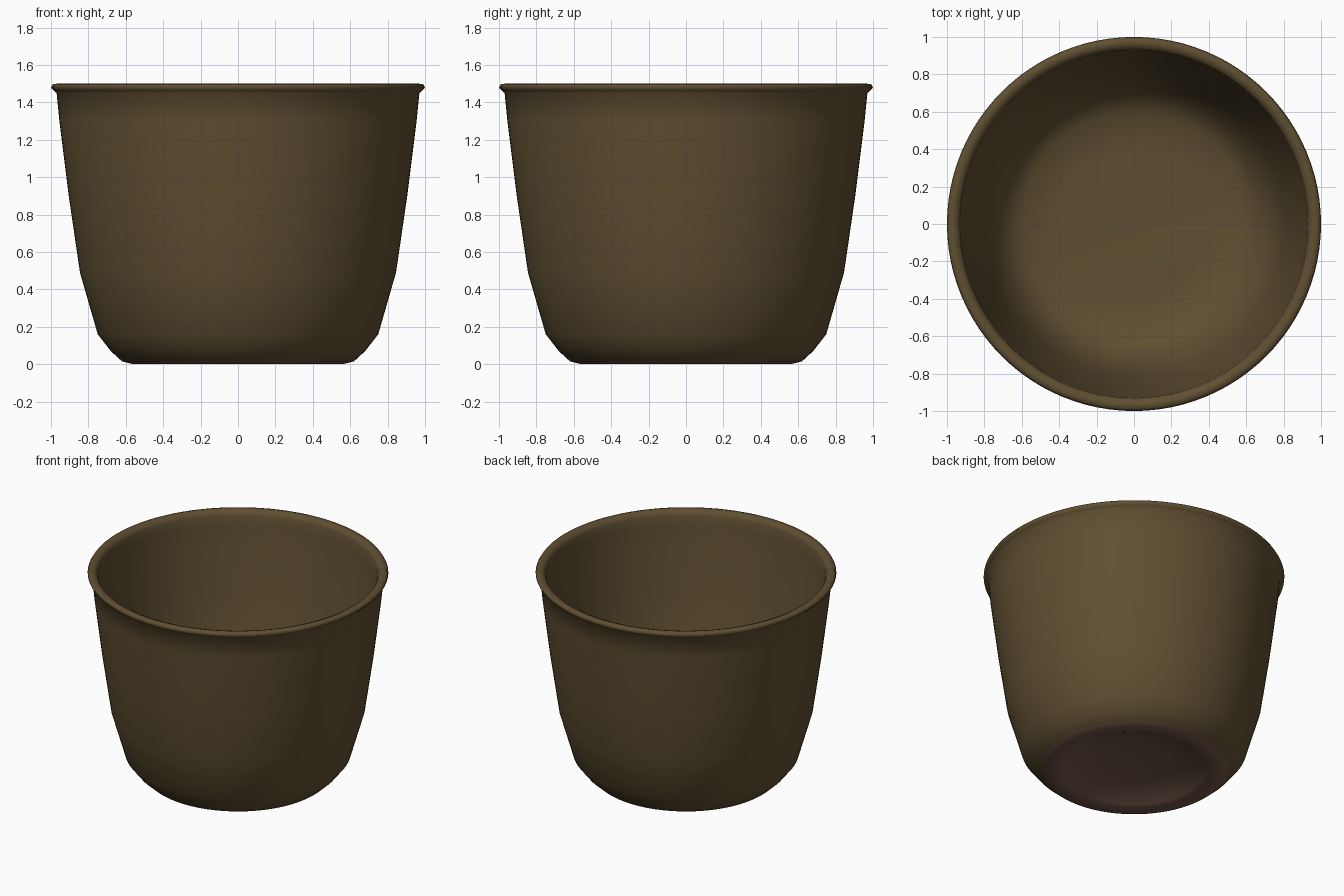
import bpy
import bmesh
from math import tau, hypot

cube = bpy.data.objects.get("Cube")
if cube:
    bpy.data.objects.remove(cube, do_unlink=True)


def make_material(name, rgb):
    mat = bpy.data.materials.new(name)
    mat.use_nodes = True
    colour = (*rgb, 1.0)
    mat.diffuse_color = colour
    bsdf = mat.node_tree.nodes["Principled BSDF"]
    bsdf.inputs["Base Color"].default_value = colour
    bsdf.inputs["Roughness"].default_value = 0.6
    return mat


# Half profiles as (radius, height), each running away from the axis or up
underside = [(0, 0.08), (0.25, 0.07), (0.4, 0.045), (0.48, 0.008), (0.5, 0), (0.56, 0)]
outer_wall = [(0.62, 0.015), (0.68, 0.07), (0.75, 0.16), (0.845, 0.49),
              (0.905, 0.9), (0.955, 1.3), (0.97, 1.45)]
lip = [(0.985, 1.463), (1.0, 1.48), (0.99, 1.497), (0.965, 1.5), (0.94, 1.49), (0.93, 1.465)]
inner_wall = [(0.925, 1.4), (0.91, 1.25), (0.86, 0.9), (0.8, 0.5),
              (0.71, 0.22), (0.6, 0.13), (0.4, 0.115), (0, 0.11)]

# Lathe the closed profile into a hollow pot
bm = bmesh.new()
verts = [bm.verts.new((r, 0, z)) for r, z in underside + outer_wall + lip + inner_wall]
edges = [bm.edges.new(pair) for pair in zip(verts, verts[1:])]
bmesh.ops.spin(bm, geom=verts + edges, cent=(0, 0, 0), axis=(0, 0, 1),
               angle=tau, steps=96, use_merge=False)
bmesh.ops.remove_doubles(bm, verts=bm.verts[:], dist=0.0005)
bmesh.ops.recalc_face_normals(bm, faces=bm.faces[:])

# Glaze everywhere, bare clay on the recessed foot
for face in bm.faces:
    centre = face.calc_center_median()
    face.smooth = True
    on_foot = centre.z < 0.095 and hypot(centre.x, centre.y) < 0.62
    face.material_index = 1 if on_foot else 0

mesh = bpy.data.meshes.new("pot")
bm.to_mesh(mesh)
bm.free()
mesh.materials.append(make_material("brown glaze", (0.115, 0.078, 0.031)))
mesh.materials.append(make_material("bare clay", (0.16, 0.088, 0.06)))
pot = bpy.data.objects.new("pot", mesh)
bpy.context.collection.objects.link(pot)
